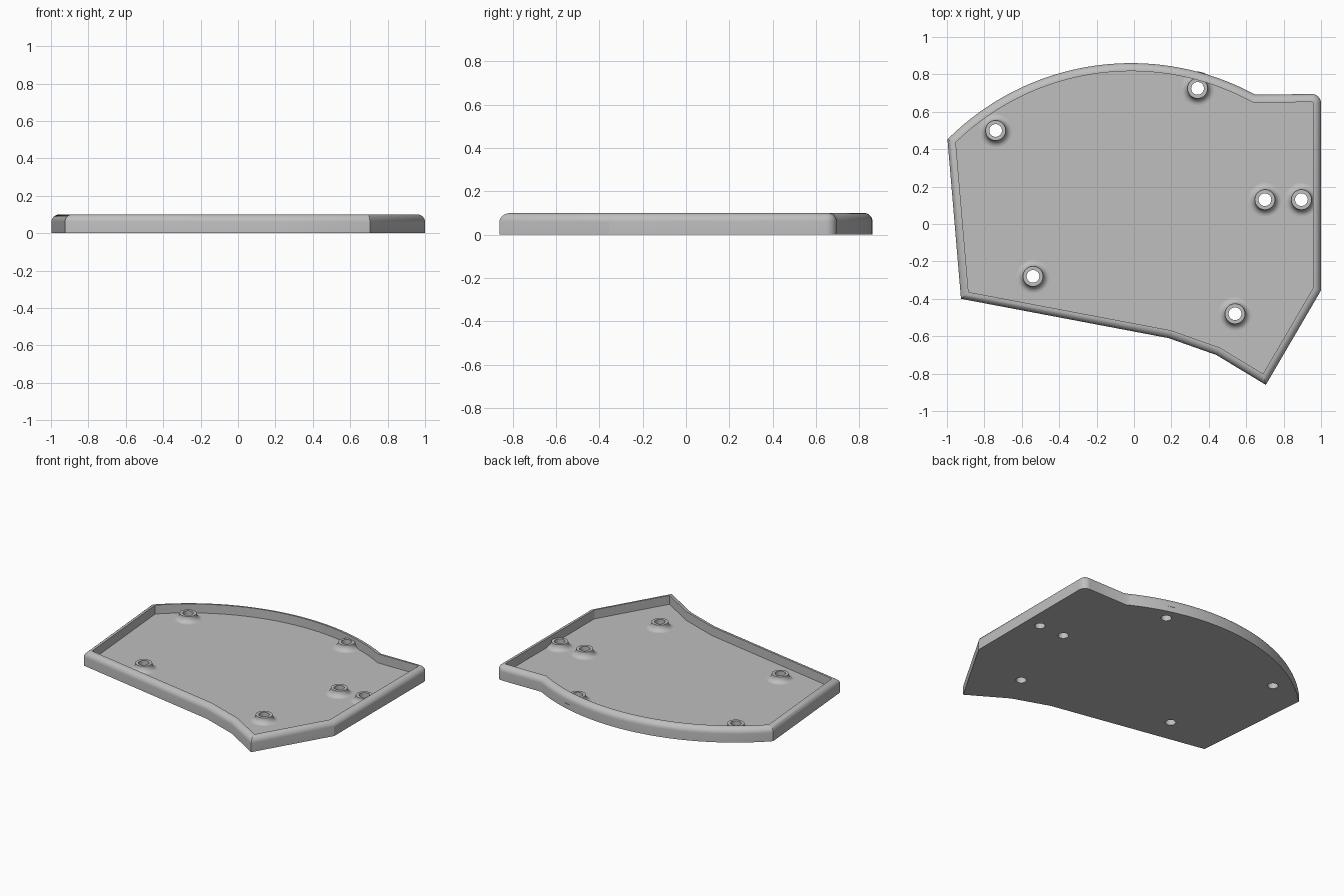
import bpy
import bmesh
from math import pi, cos, sin, atan2
from mathutils import Vector

if "Cube" in bpy.data.objects:
    bpy.data.objects.remove(bpy.data.objects["Cube"], do_unlink=True)

HEIGHT, FLOOR, WALL, FILLET = 0.1, 0.037, 0.043, 0.04
HOLE, RING, RING_TOP, FLARE = 0.034, 0.054, 0.077, 0.036
SIDES = 32
POSTS = [(-0.74, 0.5), (0.34, 0.725), (0.7, 0.13), (0.895, 0.13),
         (-0.54, -0.28), (0.54, -0.48)]

grey = bpy.data.materials.new("light grey plastic")
grey.use_nodes = True
grey.diffuse_color = (0.52, 0.52, 0.52, 1)
grey.node_tree.nodes["Principled BSDF"].inputs["Base Color"].default_value = (0.52, 0.52, 0.52, 1)


def arc(cx, cy, r, start, end, n):
    angles = [start + (end - start) * i / n for i in range(n + 1)]
    return [Vector((cx + r * cos(a), cy + r * sin(a))) for a in angles]


def inset(points, d):
    """Move a counter-clockwise outline inward with mitred corners."""
    result = []
    for i, p in enumerate(points):
        a = (p - points[i - 1]).normalized()
        b = (points[(i + 1) % len(points)] - p).normalized()
        na, nb = Vector((-a.y, a.x)), Vector((-b.y, b.x))
        result.append(p + (na + nb) * d / (1 + na.dot(nb)))
    return result


def bridge(bm, lower, upper):
    n = len(lower)
    for i in range(n):
        j = (i + 1) % n
        bm.faces.new((lower[i], lower[j], upper[j], upper[i]))


def make_object(name, bm):
    mesh = bpy.data.meshes.new(name)
    bm.normal_update()
    bm.to_mesh(mesh)
    bm.free()
    mesh.materials.append(grey)
    ob = bpy.data.objects.new(name, mesh)
    bpy.context.collection.objects.link(ob)
    return ob


def smooth(ob):
    bpy.ops.object.select_all(action='DESELECT')
    ob.select_set(True)
    bpy.context.view_layer.objects.active = ob
    bpy.ops.object.shade_smooth_by_angle()


# Outline: straight sides, one rounded corner and a broad curved back
cx, cy, radius = -0.015, -0.527, 1.387
corners = [(-0.925, -0.4), (0.185, -0.61), (0.44, -0.7), (0.705, -0.86), (1, -0.355)]
outline = [Vector(c) for c in corners]
outline += arc(0.95, 0.645, 0.05, 0, pi / 2, 8)
outline += arc(cx, cy, radius, atan2(0.695 - cy, 0.65 - cx), atan2(0.455 - cy, -1 - cx), 56)

# Tray: outer wall, rounded rim, inner wall and floor
section = [(0, 0)]
for i in range(9):
    t = pi / 2 * i / 8
    section.append((FILLET * (1 - cos(t)), HEIGHT - FILLET * (1 - sin(t))))
section += [(WALL, HEIGHT), (WALL, FLOOR)]
bm = bmesh.new()
rings = [[bm.verts.new((p.x, p.y, z)) for p in inset(outline, d)] for d, z in section]
for lower, upper in zip(rings, rings[1:]):
    bridge(bm, lower, upper)
bm.faces.new(list(reversed(rings[0])))
bm.faces.new(rings[-1])
tray = make_object("tray", bm)

# Screw holes through the floor
bm = bmesh.new()
for x, y in POSTS:
    loops = [[bm.verts.new((p.x, p.y, z)) for p in arc(x, y, HOLE, 0, 2 * pi, SIDES)[:-1]]
             for z in (-0.1, 0.2)]
    bridge(bm, *loops)
    bm.faces.new(list(reversed(loops[0])))
    bm.faces.new(loops[1])
cutter = make_object("hole_cutter", bm)
cutter.hide_render = True
mod = tray.modifiers.new("holes", 'BOOLEAN')
mod.operation = 'DIFFERENCE'
mod.solver = 'EXACT'
mod.object = cutter
bpy.context.view_layer.objects.active = tray
bpy.ops.object.modifier_apply(modifier=mod.name)
bpy.data.objects.remove(cutter, do_unlink=True)
smooth(tray)

# Screw posts with a flared foot
profile = []
for i in range(9):
    t = pi / 2 * i / 8
    profile.append((RING + FLARE * (1 - sin(t)), RING_TOP - (RING_TOP - FLOOR) * cos(t)))
profile += [(HOLE, RING_TOP), (HOLE, FLOOR)]
for n, (x, y) in enumerate(POSTS, 1):
    bm = bmesh.new()
    loops = [[bm.verts.new((p.x, p.y, z)) for p in arc(x, y, r, 0, 2 * pi, SIDES)[:-1]]
             for r, z in profile]
    for lower, upper in zip(loops, loops[1:]):
        bridge(bm, lower, upper)
    smooth(make_object(f"screw_post_{n}", bm))
